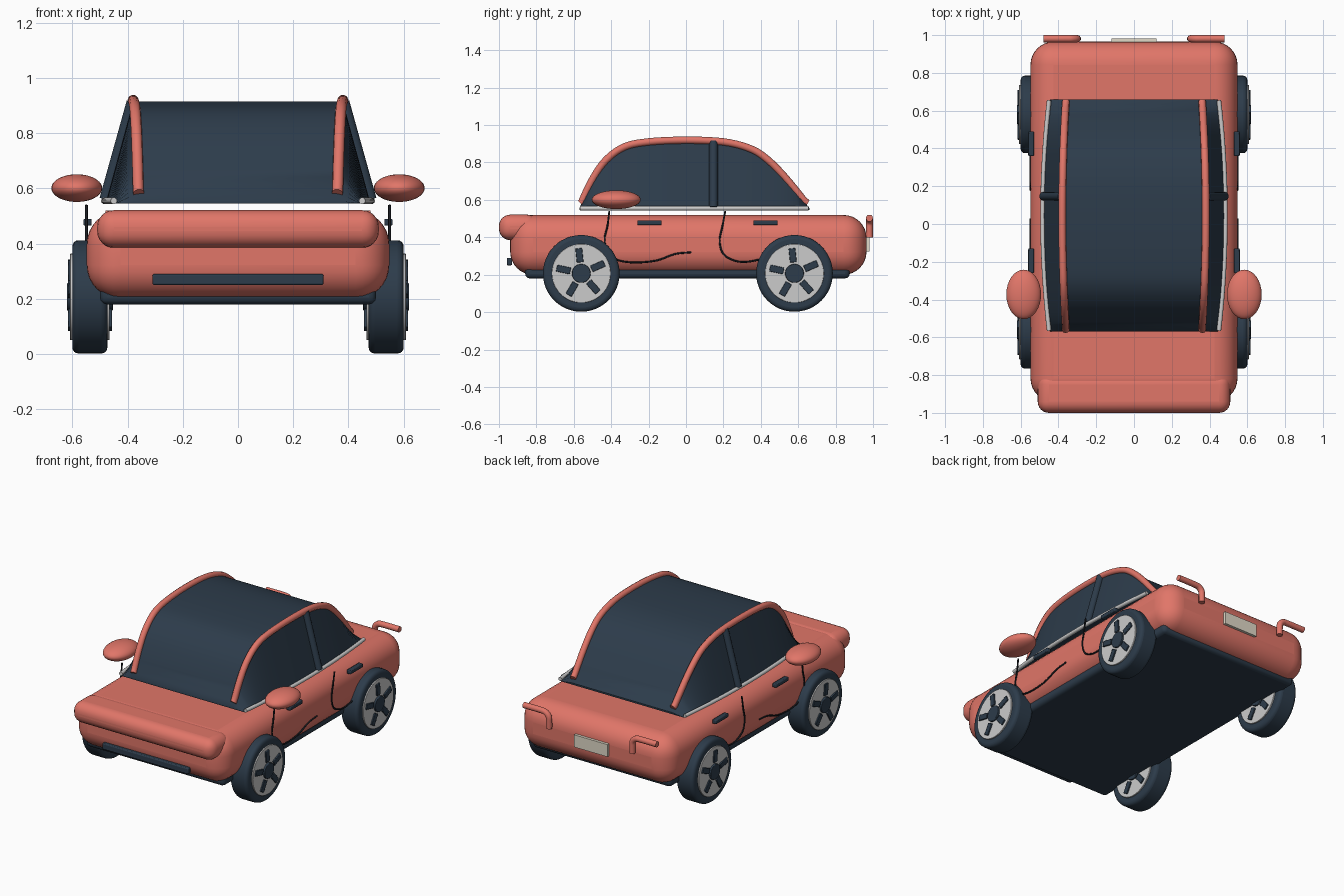
import bpy, bmesh, math
from mathutils import Vector, Matrix

if "Cube" in bpy.data.objects:
    bpy.data.objects.remove(bpy.data.objects["Cube"])


def material(name, rgb):
    m = bpy.data.materials.new(name)
    m.diffuse_color = (*rgb, 1)
    m.use_nodes = True
    m.node_tree.nodes["Principled BSDF"].inputs["Base Color"].default_value = m.diffuse_color
    return m


RED = material("coral_paint", (0.75, 0.18, 0.14))
DARK = material("dark_navy", (0.026, 0.045, 0.07))
BLACK = material("seam_black", (0.01, 0.012, 0.016))
CREAM = material("plate_cream", (0.75, 0.70, 0.58))


def finish(ob, mat, bevel=0, seg=4):
    if mat:
        ob.data.materials.append(mat)
    if bevel:
        b = ob.modifiers.new("bevel", "BEVEL")
        b.width, b.segments, b.limit_method = bevel, seg, "ANGLE"
    bpy.ops.object.select_all(action="DESELECT")
    ob.select_set(True)
    bpy.context.view_layer.objects.active = ob
    bpy.ops.object.shade_smooth_by_angle(angle=math.radians(35))
    return ob


def from_bmesh(name, bm, mat, bevel=0, seg=4):
    bmesh.ops.recalc_face_normals(bm, faces=bm.faces)
    me = bpy.data.meshes.new(name)
    bm.to_mesh(me)
    bm.free()
    ob = bpy.data.objects.new(name, me)
    bpy.context.collection.objects.link(ob)
    return finish(ob, mat, bevel, seg)


def box(name, lo, hi, mat, bevel=0, seg=4):
    lo, hi = Vector(lo), Vector(hi)
    bm = bmesh.new()
    bmesh.ops.create_cube(bm, size=1, matrix=Matrix.Translation((lo + hi) / 2)
                          @ Matrix.Diagonal((*(hi - lo), 1)))
    return from_bmesh(name, bm, mat, bevel, seg)


def disc(name, x0, x1, y, z, r, mat, bevel=0):
    bpy.ops.mesh.primitive_cylinder_add(vertices=48, radius=r, depth=abs(x1 - x0),
                                        location=((x0 + x1) / 2, y, z), rotation=(0, math.pi / 2, 0))
    ob = bpy.context.object
    ob.name = name
    return finish(ob, mat, bevel)


def smooth_path(pts, n=5):
    # Catmull-Rom interpolation
    p = [Vector(q) for q in pts]
    p = [2 * p[0] - p[1]] + p + [2 * p[-1] - p[-2]]
    out = []
    for i in range(1, len(p) - 2):
        a, b, c, d = p[i - 1:i + 3]
        for k in range(n):
            t = k / n
            out.append(0.5 * (2 * b + (c - a) * t + (2 * a - 5 * b + 4 * c - d) * t * t
                              + (3 * b - a - 3 * c + d) * t ** 3))
    return out + [p[-2]]


def tube(name, pts, r, mat):
    cu = bpy.data.curves.new(name, "CURVE")
    cu.dimensions = "3D"
    cu.bevel_depth, cu.bevel_resolution, cu.use_fill_caps = r, 3, True
    sp = cu.splines.new("POLY")
    sp.points.add(len(pts) - 1)
    for q, v in zip(sp.points, pts):
        q.co = (*v, 1)
    if mat:
        cu.materials.append(mat)
    ob = bpy.data.objects.new(name, cu)
    bpy.context.collection.objects.link(ob)
    return ob


# Body shell, hood lip, underbody, front grille, rear plate
box("body", (-0.548, -0.94, 0.2), (0.548, 0.965, 0.519), RED, 0.122, 8)
box("hood_lip", (-0.51, -1.0, 0.385), (0.51, -0.79, 0.521), RED, 0.06, 6)
box("underbody", (-0.5, -0.86, 0.18), (0.5, 0.875, 0.25), DARK, 0.025, 3)
box("front_grille", (-0.31, -0.958, 0.25), (0.31, -0.93, 0.29), DARK, 0.006, 2)
box("rear_plate", (-0.12, 0.955, 0.325), (0.12, 0.982, 0.405), CREAM)

# Cabin glass lofted along the roof profile
profile = [(-0.57, 0.56), (-0.505, 0.70), (-0.43, 0.81), (-0.33, 0.883), (-0.2, 0.91), (0, 0.919),
           (0.2, 0.91), (0.34, 0.875), (0.43, 0.82), (0.53, 0.72), (0.66, 0.56)]


def bow(y):
    return 1 - ((y - 0.045) / 0.615) ** 2


def belt_x(y):
    return 0.445 + 0.035 * bow(y)


def rail_x(y):
    return 0.36 + 0.02 * bow(y)


path = smooth_path([(0, y, z) for y, z in profile])
bm = bmesh.new()
rings = [[bm.verts.new(c) for c in ((-belt_x(y), y, 0.545), (-rail_x(y), y, z - 0.004),
                                    (rail_x(y), y, z - 0.004), (belt_x(y), y, 0.545))]
         for _, y, z in path]
for a, b in zip(rings, rings[1:]):
    for i in range(4):
        j = (i + 1) % 4
        bm.faces.new((a[i], a[j], b[j], b[i]))
bm.faces.new(rings[0])
bm.faces.new(rings[-1])
from_bmesh("cabin_glass", bm, DARK)

# Door seams in the side plane (y, z)
seams = [[(-0.41, 0.54), (-0.42, 0.46), (-0.435, 0.39), (-0.42, 0.32), (-0.37, 0.28), (-0.28, 0.265),
          (-0.16, 0.275), (-0.06, 0.31), (0.03, 0.32)],
         [(0.21, 0.54), (0.195, 0.46), (0.18, 0.38), (0.2, 0.31), (0.26, 0.275), (0.32, 0.268), (0.39, 0.28)]]

for side, s in (("left", -1), ("right", 1)):
    # Roof rails, belt trim and door pillar
    rail = [(s * rail_x(v.y), v.y, v.z) for v in path if v.z > 0.585]
    tube(f"roof_rail_{side}", [(s * 0.36, -0.562, 0.583)] + rail + [(s * 0.36, 0.65, 0.583)], 0.02, RED)
    ys = [-0.565 + 1.22 * i / 24 for i in range(25)]
    tube(f"belt_trim_{side}", [(s * (belt_x(y) + 0.004), y, 0.555) for y in ys], 0.012, None)
    tube(f"door_pillar_{side}", [(s * 0.48, 0.147, 0.56), (s * 0.382, 0.147, 0.912)], 0.023, DARK)

    # Wing mirror
    bpy.ops.mesh.primitive_uv_sphere_add(segments=32, ring_count=20, location=(s * 0.584, -0.373, 0.601))
    ob = bpy.context.object
    ob.name = f"wing_mirror_{side}"
    ob.scale = (0.092, 0.131, 0.05)
    finish(ob, RED)

    # Door seams and handles
    for k, seam in enumerate(seams):
        tube(f"door_seam_{side}_{k + 1}", smooth_path([(s * 0.549, y, z) for y, z in seam]), 0.005, BLACK)
    for k, y in enumerate((-0.195, 0.425)):
        x0, x1 = sorted((s * 0.53, s * 0.56))
        box(f"door_handle_{side}_{k + 1}", (x0, y - 0.065, 0.465), (x1, y + 0.065, 0.49), DARK, 0.005, 2)

    # Bent tail lamp tube
    lamp = [(0.3, 0.4), (0.3, 0.44), (0.303, 0.475), (0.325, 0.497), (0.36, 0.502), (0.48, 0.502)]
    tube(f"tail_lamp_{side}", smooth_path([(s * x, 0.981, z) for x, z in lamp]), 0.019, RED)

    # Wheels with grey rim, dark hub and five spokes
    for end, y in (("front", -0.56), ("rear", 0.58)):
        n, z = f"{end}_{side}", 0.207
        disc(f"tyre_{n}", s * 0.473, s * 0.6, y, z, 0.205, DARK, 0.022)
        disc(f"rim_{n}", s * 0.465, s * 0.608, y, z, 0.157, None, 0.003)
        disc(f"hub_{n}", s * 0.453, s * 0.62, y, z, 0.05, DARK, 0.004)
        bm = bmesh.new()
        for k in range(5):
            m = (Matrix.Translation((s * 0.5365, y, z)) @ Matrix.Rotation(k * math.tau / 5 + 0.1, 4, "X")
                 @ Matrix.Translation((0, 0, 0.097)) @ Matrix.Diagonal((0.16, 0.036, 0.075, 1)))
            bmesh.ops.create_cube(bm, size=1, matrix=m)
        from_bmesh(f"spokes_{n}", bm, DARK, 0.003, 2)
